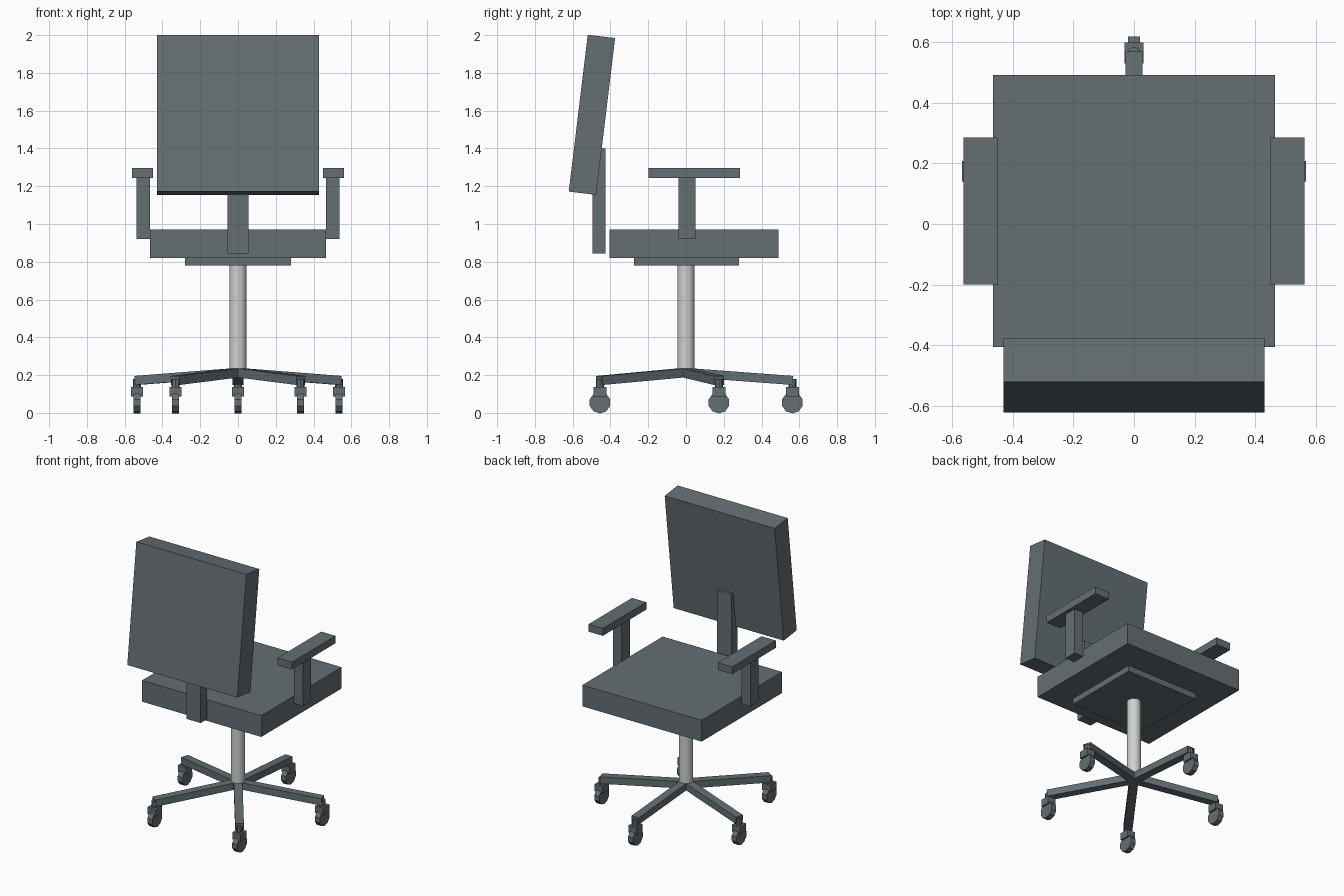
import bpy
import math
from mathutils import Matrix, Vector

if "Cube" in bpy.data.objects:
    bpy.data.objects.remove(bpy.data.objects["Cube"], do_unlink=True)


def make_material(name, rgb):
    mat = bpy.data.materials.new(name)
    mat.use_nodes = True
    mat.diffuse_color = (*rgb, 1)
    mat.node_tree.nodes["Principled BSDF"].inputs["Base Color"].default_value = (*rgb, 1)
    return mat


slate = make_material("slate grey", (0.13, 0.157, 0.17))
steel = make_material("light steel", (0.62, 0.64, 0.64))


def box(name, center, size, tilt=0.0):
    """Box with its size baked into the mesh, tilted about x."""
    bpy.ops.mesh.primitive_cube_add(size=1, location=center)
    ob = bpy.context.object
    ob.name = name
    ob.data.transform(Matrix.Diagonal((*size, 1)))
    ob.rotation_euler.x = tilt
    ob.data.materials.append(slate)
    return ob


def cylinder(name, center, radius, depth, sides, mat, rotation=(0, 0, 0)):
    bpy.ops.mesh.primitive_cylinder_add(vertices=sides, radius=radius, depth=depth,
                                        location=center, rotation=rotation)
    ob = bpy.context.object
    ob.name = name
    ob.data.materials.append(mat)
    return ob


# Seat, mounting plate and backrest
box("seat", (0, 0.043, 0.896), (0.93, 0.895, 0.15))
box("seat_plate", (0, 0.003, 0.8), (0.56, 0.555, 0.042))
box("back_support", (0, -0.461, 1.122), (0.11, 0.07, 0.555))
box("backrest", (0, -0.498, 1.578), (0.858, 0.146, 0.836), math.radians(-6.9))

# Armrests
for side, sign in (("left", 1), ("right", -1)):
    box(side + "_arm_post", (sign * 0.502, 0.004, 1.082), (0.07, 0.09, 0.325))
    box(side + "_armrest", (sign * 0.505, 0.043, 1.27), (0.112, 0.485, 0.052))

# Gas column
cylinder("column", (0, 0, 0.5), 0.045, 0.57, 32, steel)
bpy.ops.object.shade_smooth_by_angle(angle=math.radians(40))

# Five-spoke base: every caster faces the same way
reach = 0.563
slope = math.atan2(0.042, reach)
for i in range(5):
    turn = i * math.tau / 5
    tip = Vector((-math.sin(turn) * reach, math.cos(turn) * reach, 0))
    spoke = box(f"spoke_{i + 1}", tip / 2 + Vector((0, 0, 0.193)),
                (0.056, reach + 0.008, 0.048), -slope)
    spoke.rotation_euler.z = turn
    cylinder(f"caster_stem_{i + 1}", tip + Vector((0, 0, 0.155)), 0.021, 0.05, 8, slate)
    box(f"caster_fork_{i + 1}", tip + Vector((0, 0, 0.113)), (0.063, 0.068, 0.05))
    cylinder(f"caster_wheel_{i + 1}", tip + Vector((0, 0, 0.0542)), 0.057, 0.038, 10,
             slate, (0, math.pi / 2, 0)).data.transform(Matrix.Rotation(math.pi / 2, 4, "Z"))
